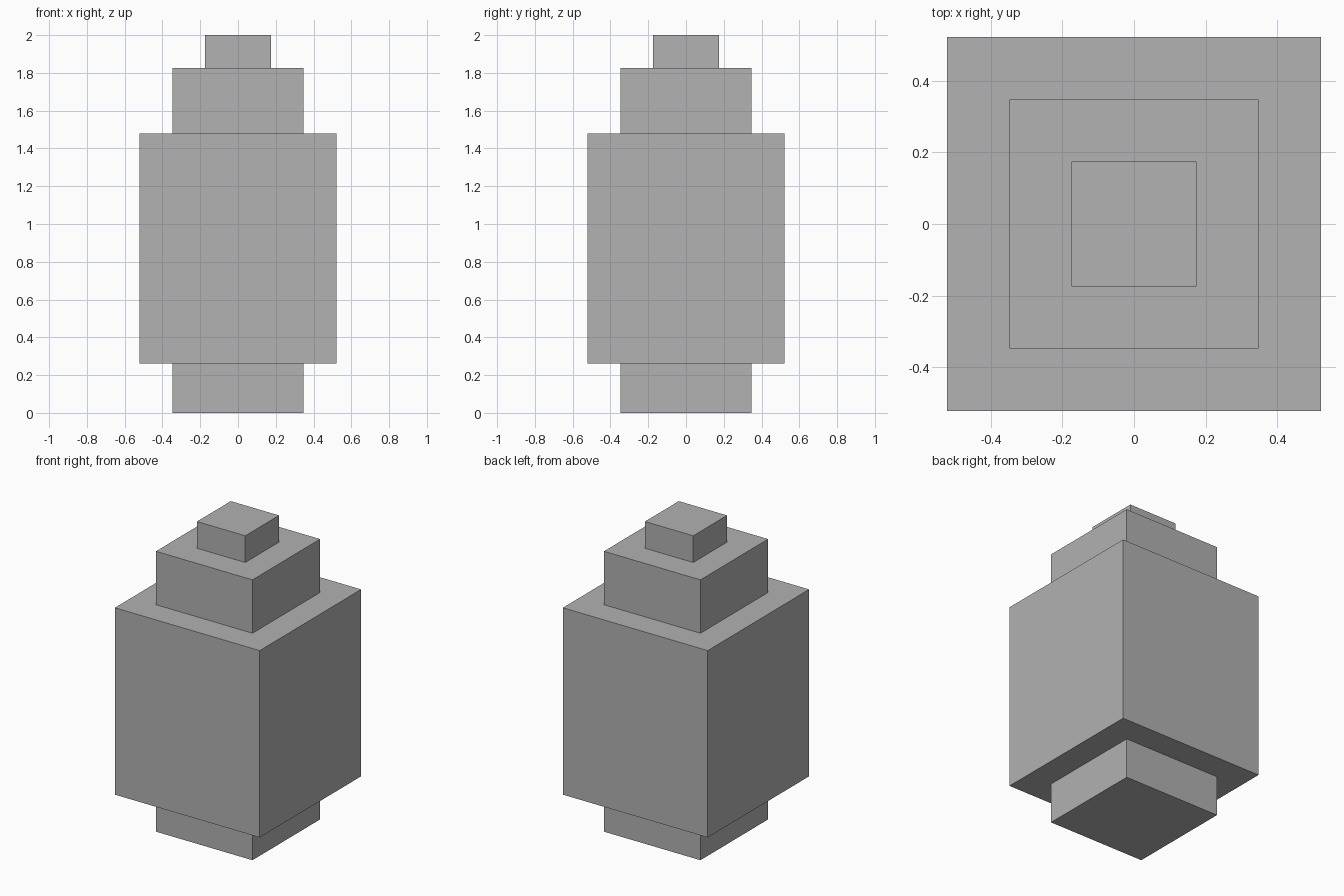
import bpy

if "Cube" in bpy.data.objects:
    bpy.data.objects.remove(bpy.data.objects["Cube"])

U = 2 / 23  # one block unit: the stack is 23 units tall

grey = bpy.data.materials.new("plain_grey")
grey.diffuse_color = (0.445, 0.445, 0.445, 1)
grey.use_nodes = True
grey.node_tree.nodes["Principled BSDF"].inputs["Base Color"].default_value = grey.diffuse_color


def block(name, width, bottom, top):
    """Square block, all sizes in units."""
    bpy.ops.mesh.primitive_cube_add(size=1, location=(0, 0, (bottom + top) / 2 * U))
    obj = bpy.context.object
    obj.name = name
    obj.scale = (width * U, width * U, (top - bottom) * U)
    bpy.ops.object.transform_apply(location=False, rotation=False, scale=True)
    obj.data.materials.append(grey)


# Stepped stack from the ground up
block("base", 8, 0, 3)
block("body", 12, 3, 17)
block("shoulder", 8, 17, 21)
block("cap", 4, 21, 23)
